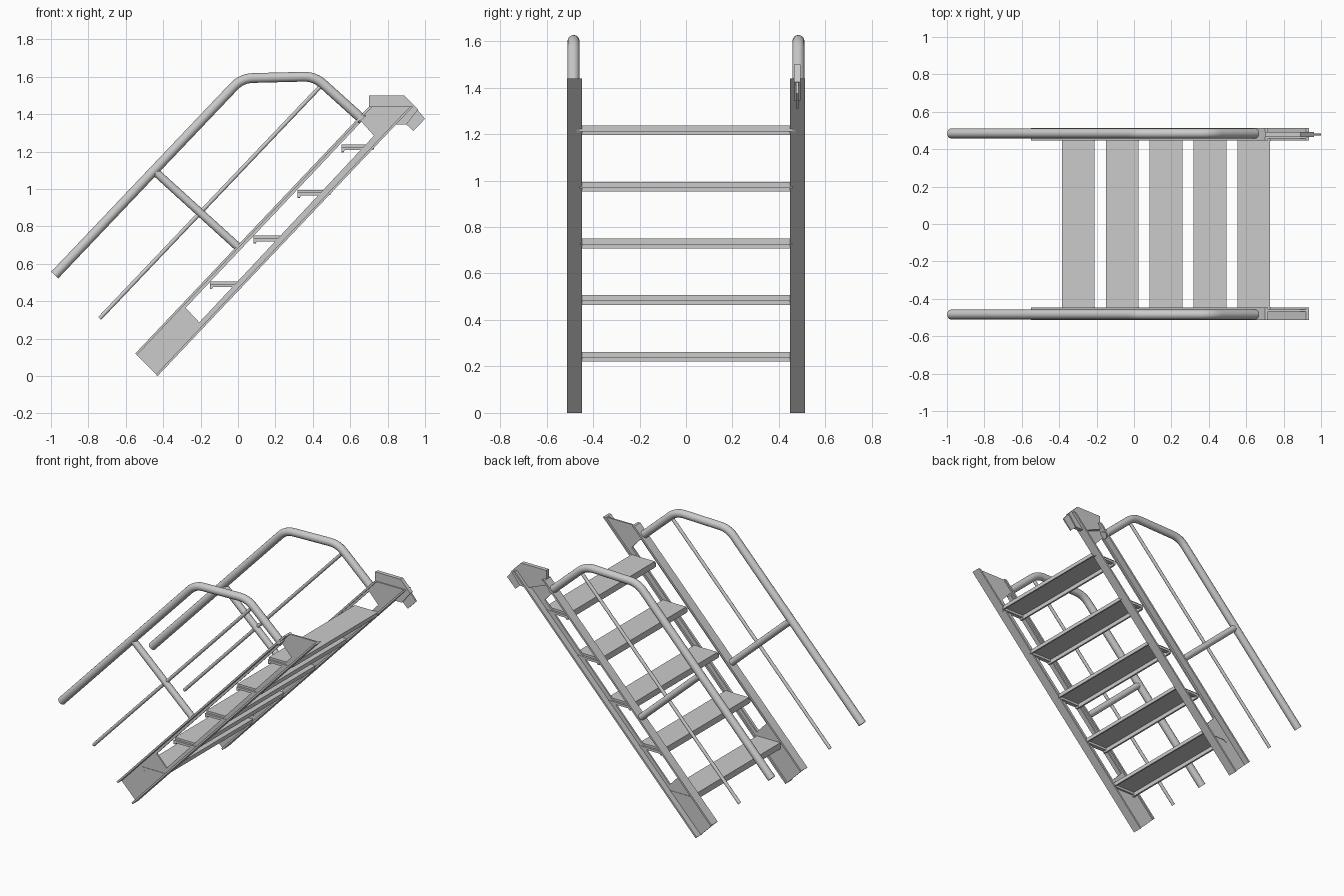
import bpy, bmesh
from mathutils import Vector

if "Cube" in bpy.data.objects:
    bpy.data.objects.remove(bpy.data.objects["Cube"])

SLOPE = 1.055                                   # rise over run of the stair
U = Vector((1, SLOPE)).normalized()             # along the stringer
N = Vector((U.y, -U.x))                         # across it, towards the underside


def finish(name, bm):
    bmesh.ops.recalc_face_normals(bm, faces=bm.faces)
    me = bpy.data.meshes.new(name)
    bm.to_mesh(me)
    bm.free()
    ob = bpy.data.objects.new(name, me)
    bpy.context.collection.objects.link(ob)
    return ob


def prism(name, polys, y0, y1):
    """Extrude XZ outlines (sharing corners) from y0 to y1."""
    bm = bmesh.new()
    for p in polys:
        bm.faces.new([bm.verts.new((q[0], y0, q[1])) for q in p])
    bmesh.ops.remove_doubles(bm, verts=bm.verts, dist=1e-5)
    geo = bmesh.ops.extrude_face_region(bm, geom=bm.faces[:], use_keep_orig=True)["geom"]
    bmesh.ops.translate(bm, vec=(0, y1 - y0, 0),
                        verts=[v for v in geo if isinstance(v, bmesh.types.BMVert)])
    return finish(name, bm)


def tube(name, pts, y, r, bend=0.06):
    """Round pipe through XZ points with rounded corners."""
    pts = [Vector(p) for p in pts]
    path = [pts[0]]
    for a, b, c in zip(pts, pts[1:], pts[2:]):
        p, q = b + (a - b).normalized() * bend, b + (c - b).normalized() * bend
        for i in range(7):
            t = i / 6
            path.append(p * (1 - t) ** 2 + b * 2 * t * (1 - t) + q * t * t)
    path.append(pts[-1])
    cu = bpy.data.curves.new(name, 'CURVE')
    cu.dimensions = '3D'
    cu.bevel_depth, cu.bevel_resolution, cu.use_fill_caps = r, 6, True
    sp = cu.splines.new('POLY')
    sp.points.add(len(path) - 1)
    for s, p in zip(sp.points, path):
        s.co = (p.x, y, p.y, 1)
    ob = bpy.data.objects.new(name, cu)
    bpy.context.collection.objects.link(ob)
    bpy.ops.object.select_all(action='DESELECT')
    ob.select_set(True)
    bpy.context.view_layer.objects.active = ob
    bpy.ops.object.convert(target='MESH')
    bpy.ops.object.shade_smooth_by_angle()


# stringer outline: lower front, lower back, upper back, upper front
A, B = Vector((-0.55, 0.12)), Vector((-0.43, 0.0))
C, D = Vector((0.935, 1.44)), Vector((0.70, 1.44))
window = [Vector(p) for p in ((-0.28, 0.365), (-0.207, 0.287), (0.727, 1.285), (0.66, 1.36))]
outer = [A, B, C, D]
T = 0.012


def flange(a, b, side):
    """Strip along one edge, its far end kept flush with the level top cut."""
    inner = a + N * T * side
    k = (b.y - inner.y) / U.y
    return [a, b, inner + U * k, inner]


for s, side in ((-1, "near"), (1, "far")):
    # I-shaped stringer with a long opening in its web
    ring = [[outer[i], outer[(i + 1) % 4], window[(i + 1) % 4], window[i]] for i in range(4)]
    prism(f"{side}_stringer_web", ring, s * 0.458, s * 0.469)
    prism(f"{side}_stringer_top_flange", [flange(A, D, 1)], s * 0.447, s * 0.512)
    prism(f"{side}_stringer_bottom_flange", [flange(B, C, -1)], s * 0.447, s * 0.512)
    # handrail, its post and the thin middle rail
    y = s * 0.484
    tube(f"{side}_handrail", [(-0.98, 0.54), (0.02, 1.592), (0.41, 1.602), (0.665, 1.372)], y, 0.026)
    tube(f"{side}_rail_post", [(-0.44, 1.09), (0.0, 0.69)], y, 0.022)
    tube(f"{side}_middle_rail", [(-0.74, 0.308), (0.44, 1.548)], y, 0.011)

# treads: folded plate with lips, and tabs passing into the stringer webs
for i in range(5):
    x, z = -0.385 + 0.2345 * i, 0.263 + 0.2437 * i
    profile = [(0, 0), (0.175, 0), (0.175, -0.026), (0.165, -0.026), (0.165, -0.014),
               (0.012, -0.014), (0.012, -0.042), (0, -0.042)]
    prism(f"tread_{i + 1}", [[(x + a, z + b) for a, b in profile]], -0.458, 0.458)
    tab = [(x, z - 0.04), (x + 0.012, z - 0.04), (x + 0.018, z - 0.03), (x + 0.165, z - 0.03),
           (x + 0.176, z - 0.014), (x, z - 0.014)]
    for s in (-1, 1):
        prism(f"tread_tab_{i + 1}", [tab], s * 0.445, s * 0.472)

# mounting plate and latch on the far stringer only
prism("mounting_plate", [[(0.70, 1.50), (0.89, 1.50), (0.963, 1.425), (0.90, 1.345),
                          (0.84, 1.345), (0.70, 1.40)]], 0.465, 0.492)
prism("latch", [[(0.95, 1.435), (1.0, 1.375), (0.937, 1.31), (0.885, 1.36)]], 0.474, 0.484)
